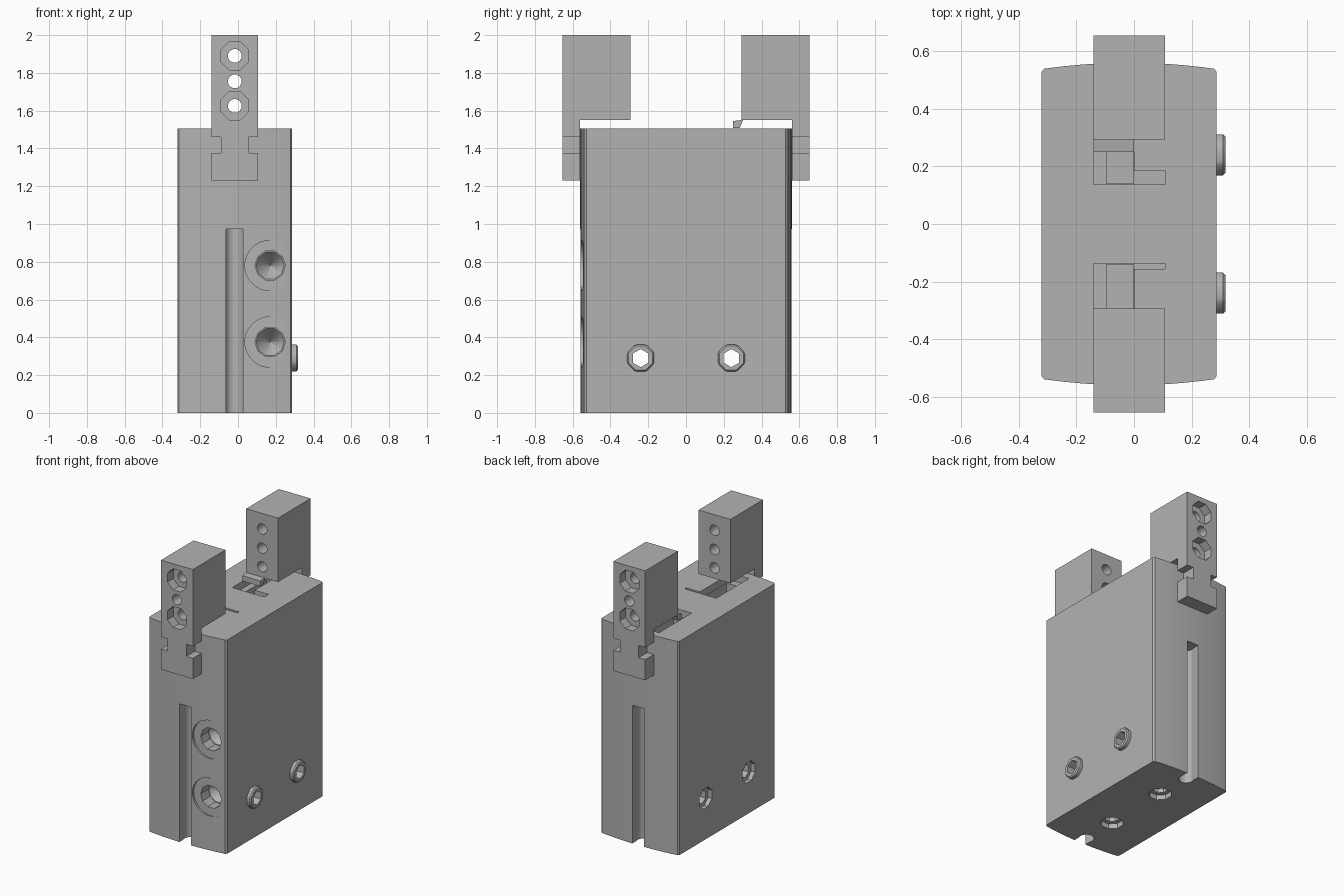
import bpy, bmesh, math
from mathutils import Matrix

cube = bpy.data.objects.get("Cube")
if cube:
    bpy.data.objects.remove(cube, do_unlink=True)

grey = bpy.data.materials.new("satin_grey")
grey.use_nodes = True
grey.diffuse_color = (0.45, 0.45, 0.45, 1)
grey.node_tree.nodes["Principled BSDF"].inputs["Base Color"].default_value = (0.45, 0.45, 0.45, 1)

CX = -0.017            # centre line of body and fingers
HALF = 0.304           # half thickness of the body
SEAM, TOP = 0.975, 1.505
TURN = {"x": Matrix.Rotation(math.pi / 2, 4, "Y"),
        "y": Matrix.Rotation(-math.pi / 2, 4, "X"),
        "z": Matrix.Identity(4)}


def finish(name, bm):
    bmesh.ops.recalc_face_normals(bm, faces=bm.faces)
    mesh = bpy.data.meshes.new(name)
    bm.to_mesh(mesh)
    bm.free()
    mesh.materials.append(grey)
    ob = bpy.data.objects.new(name, mesh)
    bpy.context.collection.objects.link(ob)
    return ob


def prism(name, outline, low, high, place):
    """Extrude a 2D outline from low to high; place maps (u, v, w) to a position."""
    bm = bmesh.new()
    face = bm.faces.new([bm.verts.new(place(u, v, low)) for u, v in outline])
    new = bmesh.ops.extrude_face_region(bm, geom=[face])["geom"]
    for v, (a, b) in zip([g for g in new if isinstance(g, bmesh.types.BMVert)], outline):
        v.co = v.co + (place_vec(place, high) - place_vec(place, low))
    return finish(name, bm)


def place_vec(place, w):
    from mathutils import Vector
    return Vector(place(0, 0, w))


def box(name, x, y, z):
    outline = [(x[0], y[0]), (x[1], y[0]), (x[1], y[1]), (x[0], y[1])]
    return prism(name, outline, z[0], z[1], lambda u, v, w: (u, v, w))


def rod(name, axis, start, end, r1, r2=None, sides=8):
    """Cylinder or cone along an axis, from start to end on that axis."""
    i = "xyz".index(axis)
    length = end[i] - start[i]
    mid = [(a + b) / 2 for a, b in zip(start, end)]
    r2 = r1 if r2 is None else r2
    if length < 0:
        r1, r2 = r2, r1
    bm = bmesh.new()
    spin = Matrix.Rotation(math.pi / sides, 4, "Z")
    bmesh.ops.create_cone(bm, cap_ends=True, segments=sides, radius1=r1, radius2=r2,
                          depth=abs(length), matrix=Matrix.Translation(mid) @ TURN[axis] @ spin)
    return finish(name, bm)


def cut(target, cutter):
    cutter.hide_render = True
    mod = target.modifiers.new("cut", "BOOLEAN")
    mod.operation, mod.solver, mod.object = "DIFFERENCE", "EXACT", cutter
    bpy.context.view_layer.objects.active = target
    bpy.ops.object.modifier_apply(modifier=mod.name)
    bpy.data.objects.remove(cutter, do_unlink=True)


# Body outline: flat sides, gently bowed ends, softened corners
def bowed_end(side):
    pts = [(CX + side * HALF, side * 0.528)]
    for k in range(17):
        t = 0.97 * (1 - k / 8)
        pts.append((CX + side * HALF * t, side * (0.56 - 0.022 * t * t)))
    return pts + [(CX - side * HALF, side * 0.528)]


outline = bowed_end(1) + bowed_end(-1)
upright = lambda u, v, w: (u, v, w)
lower = prism("lower_body", outline, 0, SEAM, upright)
upper = prism("upper_body", outline, SEAM, TOP, upright)

# Sensor grooves on both ends, with a round channel behind the opening
for s in (-1, 1):
    cut(lower, box("groove_cutter", (-0.064, 0.026), sorted((s * 0.50, s * 0.6)), (-0.1, SEAM - 0.002)))
    cut(lower, rod("channel_cutter", "z", (-0.019, s * 0.495, -0.1), (-0.019, s * 0.495, SEAM - 0.002), 0.05, sides=12))

# Air ports: spot face, bore and drill point
for z in (0.375, 0.78):
    at = lambda y: (0.17, y, z)
    cut(lower, rod("spot_face_cutter", "y", at(-0.65), at(-0.544), 0.134, sides=24))
    cut(lower, rod("port_cutter", "y", at(-0.65), at(-0.46), 0.08, sides=10))
    cut(lower, rod("drill_point_cutter", "y", at(-0.465), at(-0.37), 0.079, 0.003, sides=10))

# Mounting holes through the body, bushings on one side, counterbores on the other
right = CX + HALF
for y in (-0.24, 0.24):
    at = lambda x: (x, y, 0.29)
    cut(lower, rod("through_cutter", "x", at(-0.5), at(0.5), 0.048, sides=6))
    cut(lower, rod("counterbore_cutter", "x", at(-0.5), at(CX - HALF + 0.03), 0.075))
    side = "front" if y < 0 else "back"
    bushing = rod(side + "_bushing", "x", at(right - 0.01), at(right + 0.03), 0.077)
    bevel = bushing.modifiers.new("rim", "BEVEL")
    bevel.width, bevel.segments = 0.008, 1
    bpy.context.view_layer.objects.active = bushing
    bpy.ops.object.modifier_apply(modifier=bevel.name)
    cut(bushing, rod("bushing_hole_cutter", "x", at(0.2), at(0.5), 0.048, sides=6))
    # Dowel holes in the base
    cut(lower, rod("dowel_cutter", "z", (CX, y, -0.1), (CX, y, 0.035), 0.075))
    cut(lower, rod("dowel_bore_cutter", "z", (CX, y, -0.1), (CX, y, 0.15), 0.045))

# Stepped guide pockets in the top, running under the fingers
for s in (-1, 1):
    span = lambda a, b: sorted((s * a, s * b))
    cut(upper, box("ledge_cutter", (-0.14, 0.0), span(0.137, 0.5), (1.455, 1.6)))
    cut(upper, box("deep_cutter", (-0.095, -0.002), span(0.14, 0.45), (1.37, 1.6)))
    cut(upper, box("side_cutter", (-0.036, 0.107), span(0.138, 0.185 if s > 0 else 0.156), (1.43, 1.6)))

# Gripper fingers: upper block, notched leg outside the body end, drilled face
for s, name in ((-1, "front_finger"), (1, "back_finger")):
    half = [(0.124, 1.23), (0.124, 1.375), (0.073, 1.375), (0.073, 1.46), (0.124, 1.46), (0.124, 2.0)]
    shape = [(CX + u, v) for u, v in half] + [(CX - u, v) for u, v in reversed(half)]
    finger = prism(name, shape, s * 0.655, s * 0.293, lambda u, v, w: (u, w, v))
    cut(finger, box("leg_cutter", (-0.4, 0.4), sorted((s * 0.2, s * 0.56)), (1.1, 1.55)))
    for z, counterbored in ((1.625, True), (1.755, False), (1.89, True)):
        at = lambda y: (CX, s * y, z)
        cut(finger, rod("screw_cutter", "y", at(0.2), at(0.8), 0.037, sides=12))
        if counterbored:
            cut(finger, rod("head_cutter", "y", at(0.59), at(0.8), 0.08))

# Small wedge stop below the back finger
prism("wedge_stop", [(0.25, 1.507), (0.285, 1.507), (0.303, 1.552), (0.25, 1.545)],
      -0.14, 0.0, lambda u, v, w: (w, u, v))

# Smooth the bowed ends and bores, keep machined edges sharp
for ob in bpy.context.scene.objects:
    ob.select_set(ob.type == "MESH")
bpy.context.view_layer.objects.active = lower
bpy.ops.object.shade_smooth_by_angle(angle=math.radians(31))
